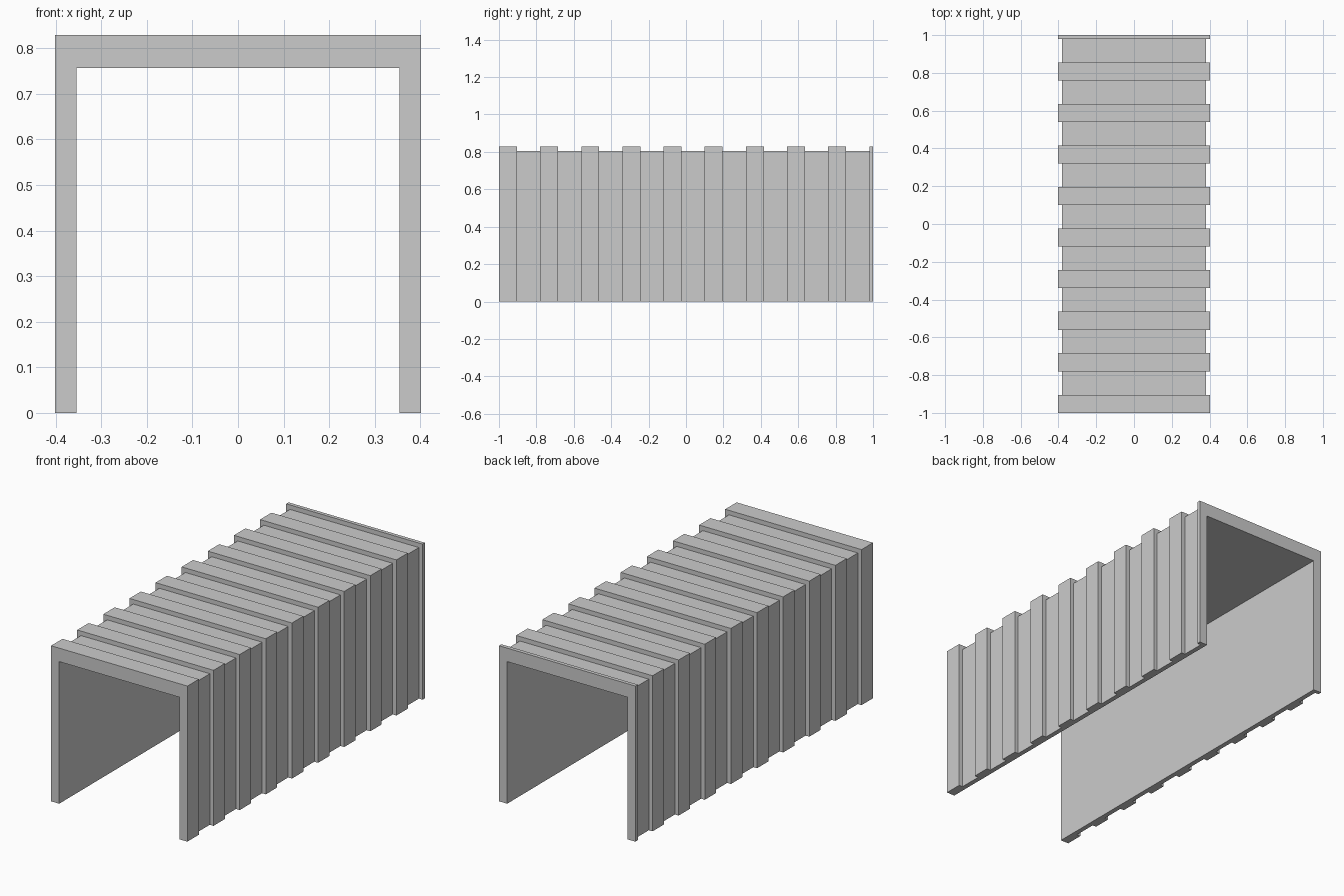
import bpy, bmesh

if "Cube" in bpy.data.objects:
    bpy.data.objects.remove(bpy.data.objects["Cube"])

INNER_X, WALL_X, RIB_X = 0.354, 0.38, 0.402
INNER_Z, WALL_Z, RIB_Z = 0.757, 0.805, 0.829
PITCH, RIB_W = 0.22, 0.096


def u_points(x, z):
    """Upside-down U: left foot, left top, right top, right foot."""
    return [(-x, 0), (-x, z), (x, z), (x, 0)]


# Rib edges along the tunnel; the last rib is cut short by the back end
stations = []
for i in range(10):
    y = -1 + i * PITCH
    stations += [y, min(y + RIB_W, 1.0)]

# Closed U-shaped wall section
profile = u_points(WALL_X, WALL_Z) + u_points(INNER_X, INNER_Z)[::-1]
n = len(profile)

bm = bmesh.new()
rings = [[bm.verts.new((x, y, z)) for x, z in profile] for y in stations]

# Wall strips, remembering the outer faces that carry ribs
rib_faces = []
for s, (a, b) in enumerate(zip(rings, rings[1:])):
    for k in range(n):
        j = (k + 1) % n
        face = bm.faces.new((a[k], a[j], b[j], b[k]))
        if k < 3 and s % 2 == 0:
            rib_faces.append(face)

# Open-ended tunnel: U-shaped end faces
for ring in (rings[0], rings[-1]):
    for k in range(3):
        bm.faces.new((ring[k], ring[k + 1], ring[n - 2 - k], ring[n - 1 - k]))

# Raise the ribs out of the wall
result = bmesh.ops.extrude_face_region(bm, geom=rib_faces)
for v in result["geom"]:
    if isinstance(v, bmesh.types.BMVert):
        v.co.x = RIB_X if v.co.x > 0 else -RIB_X
        if v.co.z > 0.1:
            v.co.z = RIB_Z
leftover = [f for f in rib_faces if f.is_valid]
if leftover:
    bmesh.ops.delete(bm, geom=leftover, context='FACES_ONLY')

# Clean flat surfaces
bmesh.ops.recalc_face_normals(bm, faces=bm.faces[:])
bmesh.ops.dissolve_limit(bm, angle_limit=0.01, verts=bm.verts[:], edges=bm.edges[:])

mesh = bpy.data.meshes.new("ribbed_tunnel")
bm.to_mesh(mesh)
bm.free()
tunnel = bpy.data.objects.new("ribbed_tunnel", mesh)
bpy.context.collection.objects.link(tunnel)
